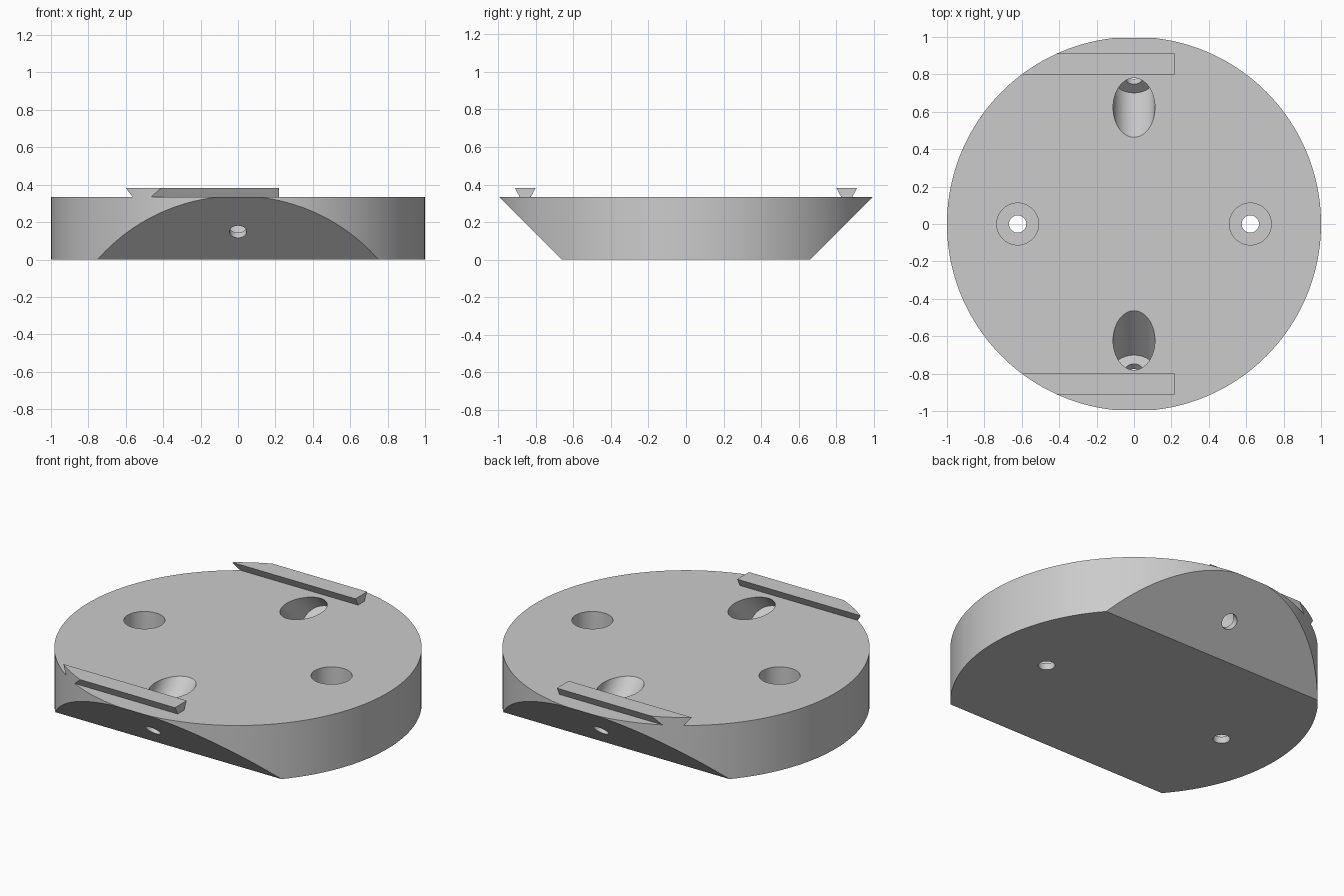
import bpy, bmesh, math
from mathutils import Vector, Matrix

TOP = 0.335          # height of the disc
RAIL_TOP = 0.383
FLOOR = 0.04         # material left under each counterbore

if "Cube" in bpy.data.objects:
    bpy.data.objects.remove(bpy.data.objects["Cube"], do_unlink=True)

grey = bpy.data.materials.new("plain grey")
grey.use_nodes = True
colour = (0.6, 0.6, 0.6, 1)
grey.diffuse_color = colour
grey.node_tree.nodes["Principled BSDF"].inputs["Base Color"].default_value = colour


def make_object(name, bm):
    bmesh.ops.recalc_face_normals(bm, faces=bm.faces)
    mesh = bpy.data.meshes.new(name)
    bm.to_mesh(mesh)
    bm.free()
    mesh.materials.append(grey)
    obj = bpy.data.objects.new(name, mesh)
    bpy.context.collection.objects.link(obj)
    return obj


def add_cylinder(bm, start, end, radius, segments=64):
    axis = end - start
    turn = axis.to_track_quat('Z', 'Y').to_matrix().to_4x4()
    bmesh.ops.create_cone(bm, cap_ends=True, segments=segments,
                          radius1=radius, radius2=radius, depth=axis.length,
                          matrix=Matrix.Translation((start + end) / 2) @ turn)


def cylinder(name, start, end, radius, segments=64):
    bm = bmesh.new()
    add_cylinder(bm, start, end, radius, segments)
    return make_object(name, bm)


def boolean(obj, cutter, operation):
    mod = obj.modifiers.new("cut", 'BOOLEAN')
    mod.object, mod.operation, mod.solver = cutter, operation, 'EXACT'
    bpy.context.view_layer.objects.active = obj
    bpy.ops.object.modifier_apply(modifier=mod.name)
    bpy.data.objects.remove(cutter, do_unlink=True)


def smooth(obj):
    bpy.ops.object.select_all(action='DESELECT')
    obj.select_set(True)
    bpy.context.view_layer.objects.active = obj
    bpy.ops.object.shade_smooth_by_angle(angle=math.radians(25))


# Disc with sloping front and back flats
bm = bmesh.new()
add_cylinder(bm, Vector((0, 0, 0)), Vector((0, 0, TOP)), 1, 160)
for side in (-1, 1):
    cut = bmesh.ops.bisect_plane(bm, geom=bm.verts[:] + bm.edges[:] + bm.faces[:],
                                 plane_co=(0, side * 0.66, 0),
                                 plane_no=(0, side, -1), clear_outer=True)
    rim = [e for e in cut["geom_cut"] if isinstance(e, bmesh.types.BMEdge)]
    bmesh.ops.edgeloop_fill(bm, edges=rim)
disc = make_object("disc_body", bm)


# Counterbored screw holes: two upright, two square to the sloping flats
def counterbore(mouth, direction, length):
    d = Vector(direction).normalized()
    boolean(disc, cylinder("bore_cutter", mouth - d * 0.2,
                           mouth + d * (length - FLOOR), 0.112), 'DIFFERENCE')
    boolean(disc, cylinder("screw_cutter", mouth + d * (length - FLOOR - 0.05),
                           mouth + d * (length + 0.1), 0.046), 'DIFFERENCE')


for side in (-1, 1):
    counterbore(Vector((side * 0.622, 0, TOP)), (0, 0, -1), TOP)
    counterbore(Vector((0, side * 0.622, TOP)), (0, side, -1), 0.264)
smooth(disc)

# Dovetail rails, trimmed to the round edge of the disc
for side, name in ((-1, "front_rail"), (1, "back_rail")):
    bm = bmesh.new()
    section = [(0.826, TOP), (0.886, TOP), (0.912, RAIL_TOP), (0.80, RAIL_TOP)]
    face = bm.faces.new([bm.verts.new((-0.8, side * y, z)) for y, z in section])
    swept = bmesh.ops.extrude_face_region(bm, geom=[face])["geom"]
    bmesh.ops.translate(bm, vec=(1.02, 0, 0),
                        verts=[v for v in swept if isinstance(v, bmesh.types.BMVert)])
    rail = make_object(name, bm)
    boolean(rail, cylinder("rim_trim", Vector((0, 0, 0)), Vector((0, 0, 1)), 1, 160),
            'INTERSECT')
    smooth(rail)
